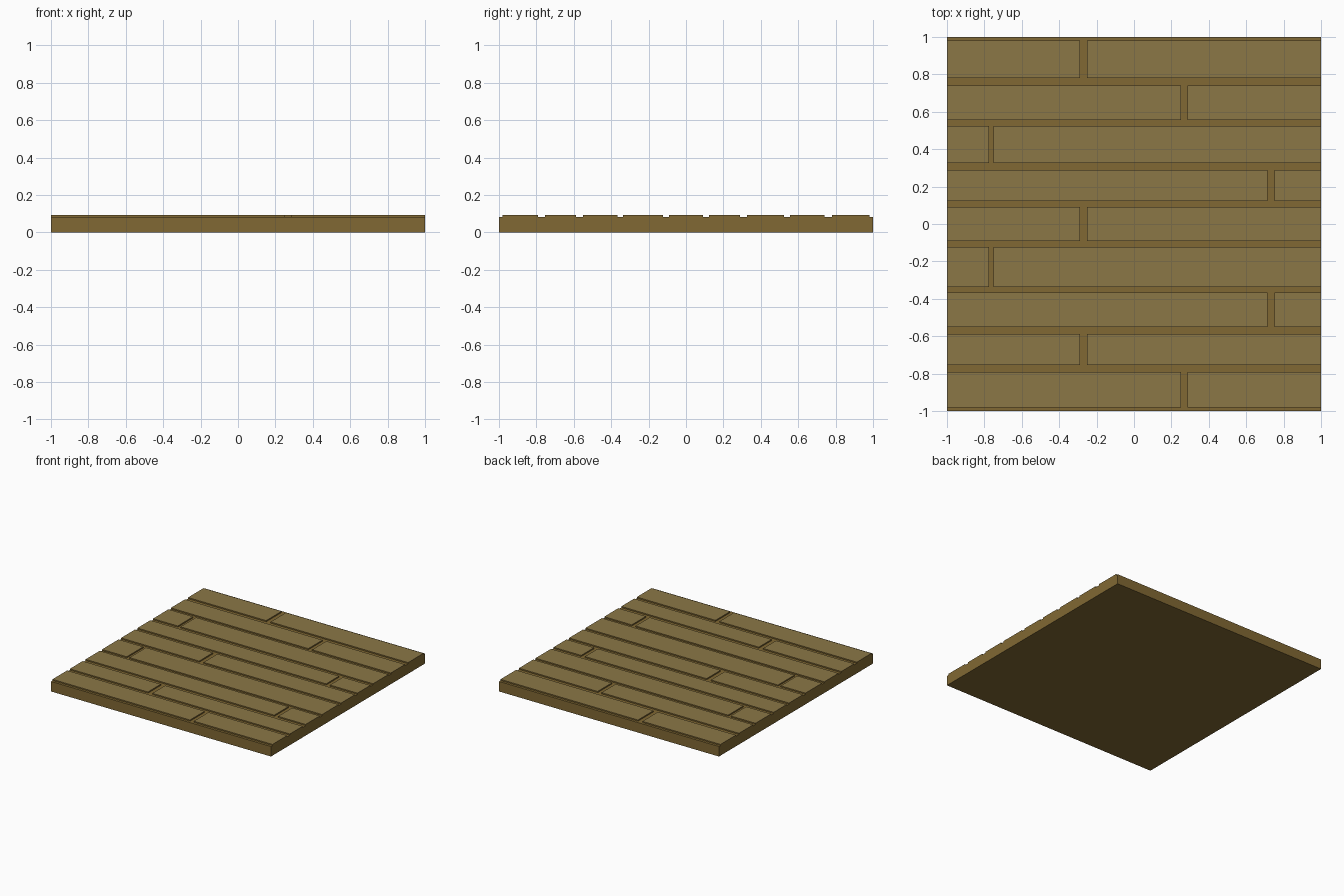
import bpy, bmesh

if "Cube" in bpy.data.objects:
    bpy.data.objects.remove(bpy.data.objects["Cube"])

SLAB_TOP, PLANK_TOP = 0.082, 0.092

# plank rows: y start, y end, joint start, joint end
A, B, C, D = (-0.29, -0.25), (0.25, 0.285), (-0.775, -0.75), (0.715, 0.75)
rows = [
    (-0.98, -0.79, B), (-0.755, -0.588, A), (-0.55, -0.367, D),
    (-0.337, -0.123, C), (-0.09, 0.09, A), (0.123, 0.29, D),
    (0.325, 0.525, C), (0.556, 0.74, B), (0.78, 0.98, A),
]


def make_material(name, color):
    mat = bpy.data.materials.new(name)
    mat.diffuse_color = (*color, 1)
    mat.use_nodes = True
    mat.node_tree.nodes["Principled BSDF"].inputs["Base Color"].default_value = mat.diffuse_color
    return mat


xs = sorted({-1, 1, *A, *B, *C, *D})
ys = sorted({-1, 1, *[v for r in rows for v in r[:2]]})


def is_plank(x, y):
    for y0, y1, (j0, j1) in rows:
        if y0 < y < y1:
            return not j0 < x < j1
    return False


# flat sheet cut along every groove edge
bm = bmesh.new()
grid = [[bm.verts.new((x, y, SLAB_TOP)) for x in xs] for y in ys]
planks = []
for j in range(len(ys) - 1):
    for i in range(len(xs) - 1):
        f = bm.faces.new((grid[j][i], grid[j][i + 1], grid[j + 1][i + 1], grid[j + 1][i]))
        if is_plank((xs[i] + xs[i + 1]) / 2, (ys[j] + ys[j + 1]) / 2):
            planks.append(f)

# slab thickness
ext = bmesh.ops.extrude_face_region(bm, geom=bm.faces[:], use_keep_orig=True)
for v in ext["geom"]:
    if isinstance(v, bmesh.types.BMVert):
        v.co.z = 0

# raised planks
ext = bmesh.ops.extrude_face_region(bm, geom=planks)
for g in ext["geom"]:
    if isinstance(g, bmesh.types.BMVert):
        g.co.z = PLANK_TOP
    elif isinstance(g, bmesh.types.BMFace):
        g.material_index = 1

# clean flat areas
bmesh.ops.recalc_face_normals(bm, faces=bm.faces[:])
bmesh.ops.dissolve_limit(bm, angle_limit=0.02, verts=bm.verts[:], edges=bm.edges[:],
                         delimit={'MATERIAL'})

mesh = bpy.data.meshes.new("plank_floor")
bm.to_mesh(mesh)
bm.free()
mesh.materials.append(make_material("wood_dark", (0.22, 0.14, 0.033)))
mesh.materials.append(make_material("wood_light", (0.26, 0.185, 0.062)))
floor = bpy.data.objects.new("plank_floor", mesh)
bpy.context.collection.objects.link(floor)
